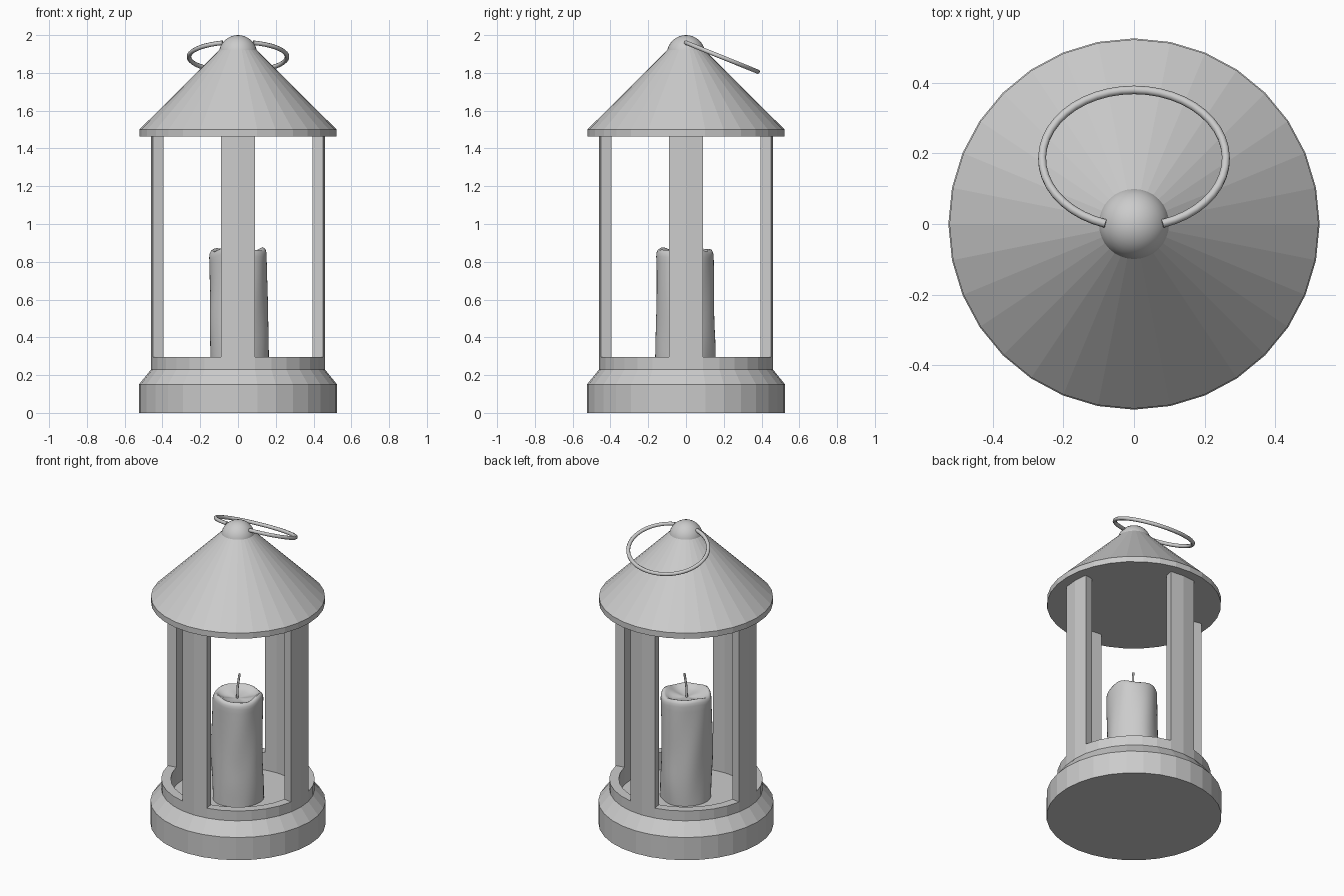
import bpy, bmesh
from math import sin, cos, pi, radians, exp

if "Cube" in bpy.data.objects:
    bpy.data.objects.remove(bpy.data.objects["Cube"])

SIDES = 32


def finish(name, bm, smooth=None):
    bmesh.ops.remove_doubles(bm, verts=bm.verts, dist=1e-5)
    bmesh.ops.recalc_face_normals(bm, faces=bm.faces)
    me = bpy.data.meshes.new(name)
    bm.to_mesh(me)
    bm.free()
    ob = bpy.data.objects.new(name, me)
    bpy.context.collection.objects.link(ob)
    if smooth:
        bpy.ops.object.select_all(action='DESELECT')
        ob.select_set(True)
        bpy.context.view_layer.objects.active = ob
        bpy.ops.object.shade_smooth_by_angle(angle=radians(smooth))
    return ob


def lathe(name, profile, sides=SIDES, warp=None, smooth=None):
    """Revolve (radius, z) points; profile starts and ends on the axis."""
    bm = bmesh.new()
    rings = []
    for r, z in profile:
        if r == 0:
            rings.append([bm.verts.new((0, 0, z))] * sides)
            continue
        ring = []
        for i in range(sides):
            a = 2 * pi * i / sides
            rr, zz = warp(a, r, z) if warp else (r, z)
            ring.append(bm.verts.new((rr * cos(a), rr * sin(a), zz)))
        rings.append(ring)
    for lo, hi in zip(rings, rings[1:]):
        for i in range(sides):
            j = (i + 1) % sides
            bm.faces.new(dict.fromkeys((lo[i], lo[j], hi[j], hi[i])))
    return finish(name, bm, smooth)


def tube(name, points, radius):
    cu = bpy.data.curves.new(name, 'CURVE')
    cu.dimensions = '3D'
    cu.bevel_depth = radius
    cu.bevel_resolution = 2
    cu.use_fill_caps = True
    sp = cu.splines.new('POLY')
    sp.points.add(len(points) - 1)
    for p, co in zip(sp.points, points):
        p.co = (*co, 1)
    ob = bpy.data.objects.new(name, cu)
    bpy.context.collection.objects.link(ob)
    return ob


# Base with raised rim and recessed floor
lathe("base", [(0, 0), (.525, 0), (.525, .15), (.46, .23), (.46, .295),
               (.403, .295), (.403, .18), (0, .18)])

# Conical roof with a closed underside
lathe("roof", [(0, 1.463), (.522, 1.463), (.522, 1.5), (.085, 1.935), (0, 1.935)])

# Four posts, each two rim segments wide
step = 2 * pi / SIDES
for k, side in enumerate(("right", "back", "left", "front")):
    bm = bmesh.new()
    angles = [k * pi / 2 + s * step for s in (-1, 0, 1)]
    outline = [(.46, a) for a in angles] + [(.403, a) for a in reversed(angles)]
    lo, hi = ([bm.verts.new((r * cos(a), r * sin(a), z)) for r, a in outline]
              for z in (.29, 1.47))
    bm.faces.new(lo)
    bm.faces.new(hi)
    for i in range(6):
        j = (i + 1) % 6
        bm.faces.new((lo[i], lo[j], hi[j], hi[i]))
    finish(side + "_post", bm)

# Ball finial
bm = bmesh.new()
bmesh.ops.create_uvsphere(bm, u_segments=32, v_segments=16, radius=.102)
finish("finial", bm, 40).location = (0, 0, 1.898)

# Tilted oval carrying ring, its ends buried in the finial
tilt = radians(22)
ring = []
for i in range(41):
    a = radians(-72 + 324 * i / 40)
    x, v = .26 * cos(a), .2 + .209 * sin(a)
    ring.append((x, v * cos(tilt), 1.96 - v * sin(tilt)))
tube("handle_ring", ring, .012)


# Candle with uneven melted wax and soft drips
def wax(a, r, z):
    w = r / .152
    dr = .003 * sin(3 * a + 5 * z) + .002 * sin(5 * a - 9 * z)
    for a0, z0, height, size in ((1.5, .3, .17, .016), (3.5, .5, .14, .007),
                                 (.2, .28, .12, .007), (5.2, .3, .12, .006)):
        d = (a - a0 + pi) % (2 * pi) - pi
        dr += size * exp(-(d / .35) ** 2 - ((z - z0) / height) ** 2)
    if z > .8:
        z += w * (.008 * sin(3 * a + 1) + .005 * sin(5 * a))
    return r + dr * w, z


wall = [(.152, .18 + .65 * i / 20) for i in range(21)]
candle = lathe("candle", [(0, .18)] + wall +
               [(.15, .847), (.144, .86), (.134, .866), (.122, .862),
                (.108, .85), (.08, .84), (.04, .834), (0, .832)],
               sides=48, warp=wax, smooth=50)
candle.location = (.004, -.008, 0)

# Wick
tube("wick", [(0, -.008, .82), (.002, -.007, .9), (.006, -.002, .95),
              (.009, .004, .99)], .007)
